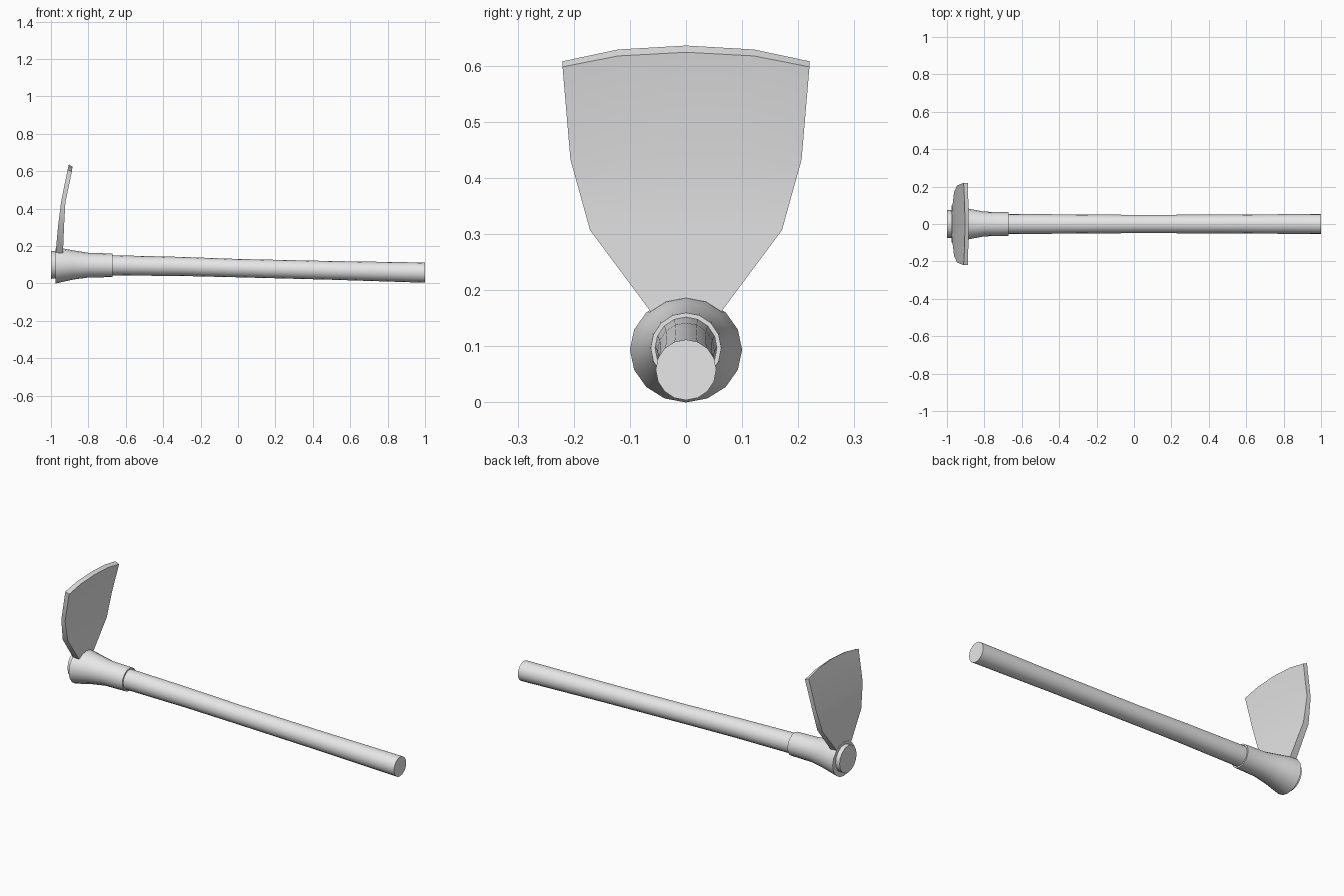
import bpy, bmesh
from math import cos, sin, tau, radians

cube = bpy.data.objects.get("Cube")
if cube:
    bpy.data.objects.remove(cube)

# single flat grey
grey = bpy.data.materials.new("light_grey")
grey.use_nodes = True
colour = (0.8, 0.8, 0.8, 1)
grey.diffuse_color = colour
grey.node_tree.nodes["Principled BSDF"].inputs["Base Color"].default_value = colour


def finish(name, bm, angle):
    bmesh.ops.recalc_face_normals(bm, faces=bm.faces)
    mesh = bpy.data.meshes.new(name)
    bm.to_mesh(mesh)
    bm.free()
    mesh.materials.append(grey)
    ob = bpy.data.objects.new(name, mesh)
    bpy.context.collection.objects.link(ob)
    bpy.ops.object.select_all(action='DESELECT')
    bpy.context.view_layer.objects.active = ob
    ob.select_set(True)
    bpy.ops.object.shade_smooth_by_angle(angle=radians(angle))
    return ob


def loft(name, rings, sides, closed=False):
    """Join round sections (x, centre z, y radius, z radius)."""
    bm = bmesh.new()
    loops = [[bm.verts.new((x, ry * sin(tau * i / sides), z + rz * cos(tau * i / sides)))
              for i in range(sides)] for x, z, ry, rz in rings]
    pairs = list(zip(loops, loops[1:]))
    if closed:
        pairs.append((loops[-1], loops[0]))
    else:
        bm.faces.new(loops[0])
        bm.faces.new(loops[-1])
    for a, b in pairs:
        for i in range(sides):
            j = (i + 1) % sides
            bm.faces.new((a[i], a[j], b[j], b[i]))
    return finish(name, bm, 40)


# gently curved wooden shaft, flaring inside the socket
loft("handle", [(-1, .100, .075, .075), (-.93, .100, .072, .072), (-.8, .098, .058, .058),
                (-.67, .097, .054, .054), (-.3, .091, .051, .051), (0, .082, .049, .049),
                (.5, .070, .050, .050), (1, .058, .054, .054)], 16)

# flared metal collar with an open bore
loft("socket", [(-.975, .094, .100, .094), (-.93, .098, .092, .088), (-.88, .099, .081, .078),
                (-.8, .098, .066, .066), (-.67, .097, .063, .063),
                (-.67, .097, .055, .055), (-.8, .098, .056, .056),
                (-.93, .098, .070, .070), (-.975, .098, .073, .073)], 16, closed=True)

# blade: rows of (half width, back x, back z, front x, front z)
rows = [(.045, -.975, .14, -.937, .14), (.063, -.975, .165, -.936, .162),
        (.171, -.962, .307, -.930, .307), (.206, -.946, .437, -.923, .433),
        (.220, -.911, .608, -.888, .598)]
arch = [(-1, 0), (-.55, .021), (0, .028), (.55, .021), (1, 0)]
bm = bmesh.new()
grid = []
for k, (w, bx, bz, fx, fz) in enumerate(rows):
    top = k == len(rows) - 1
    back, front = [], []
    for t, h in arch:
        lift = h if top else 0
        back.append(bm.verts.new((bx + lift * .25, t * w, bz + lift)))
        front.append(bm.verts.new((fx + lift * .1, t * w, fz + lift * .93)))
    grid.append(back + front[::-1])
for a, b in zip(grid, grid[1:]):
    n = len(a)
    for i in range(n):
        j = (i + 1) % n
        bm.faces.new((a[i], a[j], b[j], b[i]))
for row in (grid[0], grid[-1]):
    for i in range(len(arch) - 1):
        bm.faces.new((row[i], row[i + 1], row[-2 - i], row[-1 - i]))
finish("blade", bm, 30)
